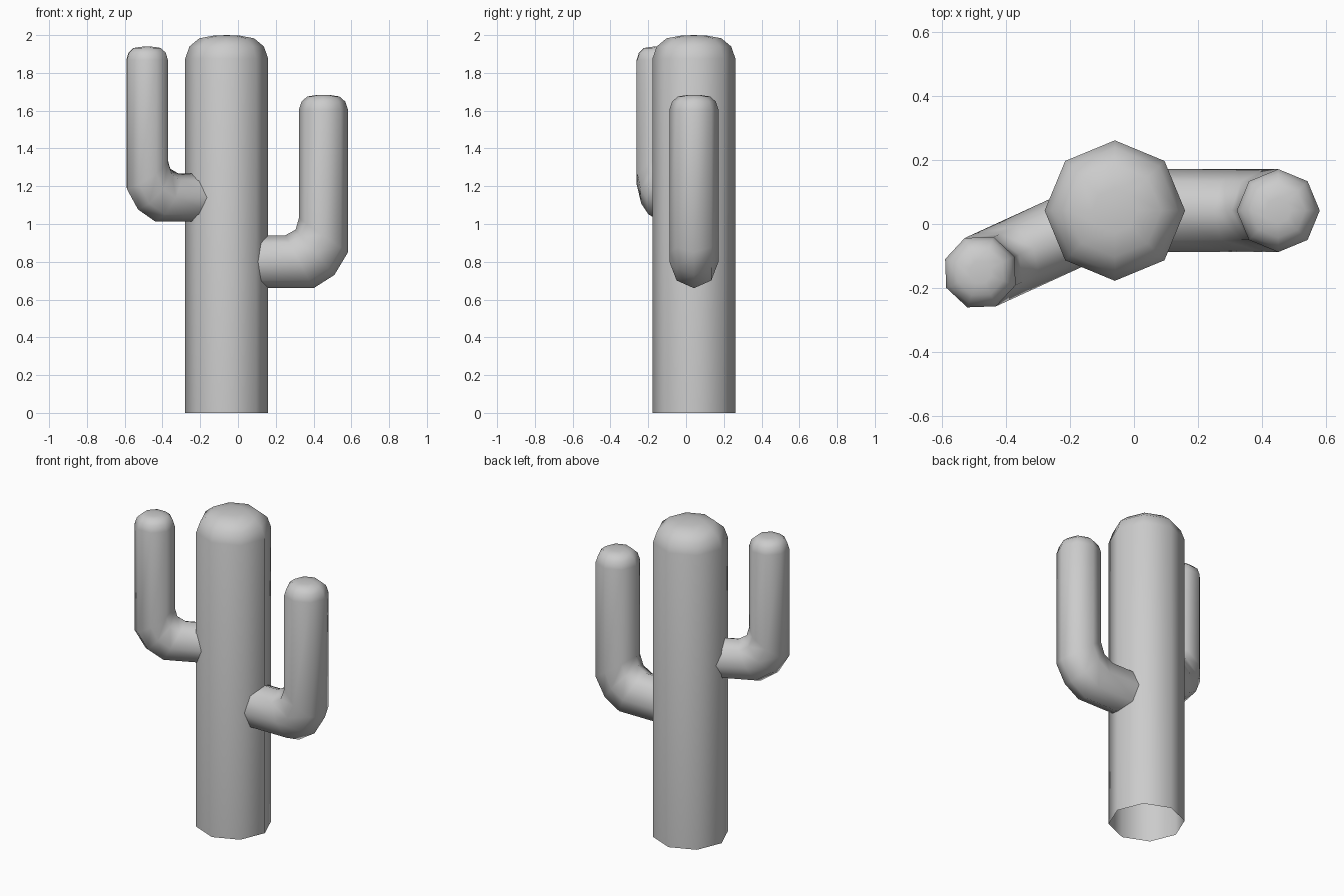
import bpy, bmesh, math
from mathutils import Matrix, Vector

if "Cube" in bpy.data.objects:
    bpy.data.objects.remove(bpy.data.objects["Cube"])

SIDES = 8
AXIS = Vector((-0.06, 0.042, 0.0))  # trunk centre line


def tube(name, rings, tip, matrix):
    """Skin eight-sided rings, each (outer xz, inner xz, y radius), up to a tip."""
    bm = bmesh.new()
    loops = []
    for (ox, oz), (ix, iz), ry in rings:
        cx, cz = (ox + ix) / 2, (oz + iz) / 2
        hx, hz = (ox - ix) / 2, (oz - iz) / 2
        loop = []
        for k in range(SIDES):
            a = 2 * math.pi * k / SIDES
            loop.append(bm.verts.new((cx + hx * math.cos(a), ry * math.sin(a),
                                      cz + hz * math.cos(a))))
        loops.append(loop)
    for a, b in zip(loops, loops[1:]):
        for k in range(SIDES):
            n = (k + 1) % SIDES
            bm.faces.new((a[k], a[n], b[n], b[k]))
    top = bm.verts.new(tip)
    for k in range(SIDES):
        bm.faces.new((loops[-1][k], loops[-1][(k + 1) % SIDES], top))
    bmesh.ops.recalc_face_normals(bm, faces=bm.faces)
    for f in bm.faces:
        f.smooth = True
    bm.transform(matrix)
    mesh = bpy.data.meshes.new(name)
    bm.to_mesh(mesh)
    bm.free()
    obj = bpy.data.objects.new(name, mesh)
    bpy.context.collection.objects.link(obj)
    return obj


def level(cx, r, z):
    return ((cx + r, z), (cx - r, z), r)


# Trunk with rounded crown, open underneath
trunk_profile = [(0.22, 0), (0.22, 1.875), (0.197, 1.94), (0.145, 1.983), (0.07, 1.997)]
tube("trunk", [level(0, r, z) for r, z in trunk_profile], (0, 0, 2.0),
     Matrix.Translation(AXIS))

# Arm: horizontal stub, bent elbow, upright and rounded tip
R, CX = 0.13, 0.512
arm_rings = [
    ((0.12, -0.14), (0.12, 0.14), R),
    ((0.46, -0.14), (0.31, 0.14), R),
    ((0.57, -0.07), (0.365, 0.17), R),
    ((CX + R, 0.05), (CX - R, 0.23), R),
    level(CX, R, 0.805),
    level(CX, 0.116, 0.848),
    level(CX, 0.085, 0.875),
    level(CX, 0.04, 0.882),
]
for name, height, scale, angle in (("right_arm", 0.80, 1.0, 0.0),
                                   ("left_arm", 1.14, 0.905, 204.6)):
    m = (Matrix.Translation(AXIS + Vector((0, 0, height)))
         @ Matrix.Rotation(math.radians(angle), 4, 'Z') @ Matrix.Scale(scale, 4))
    tube(name, arm_rings, (CX, 0, 0.883), m)
